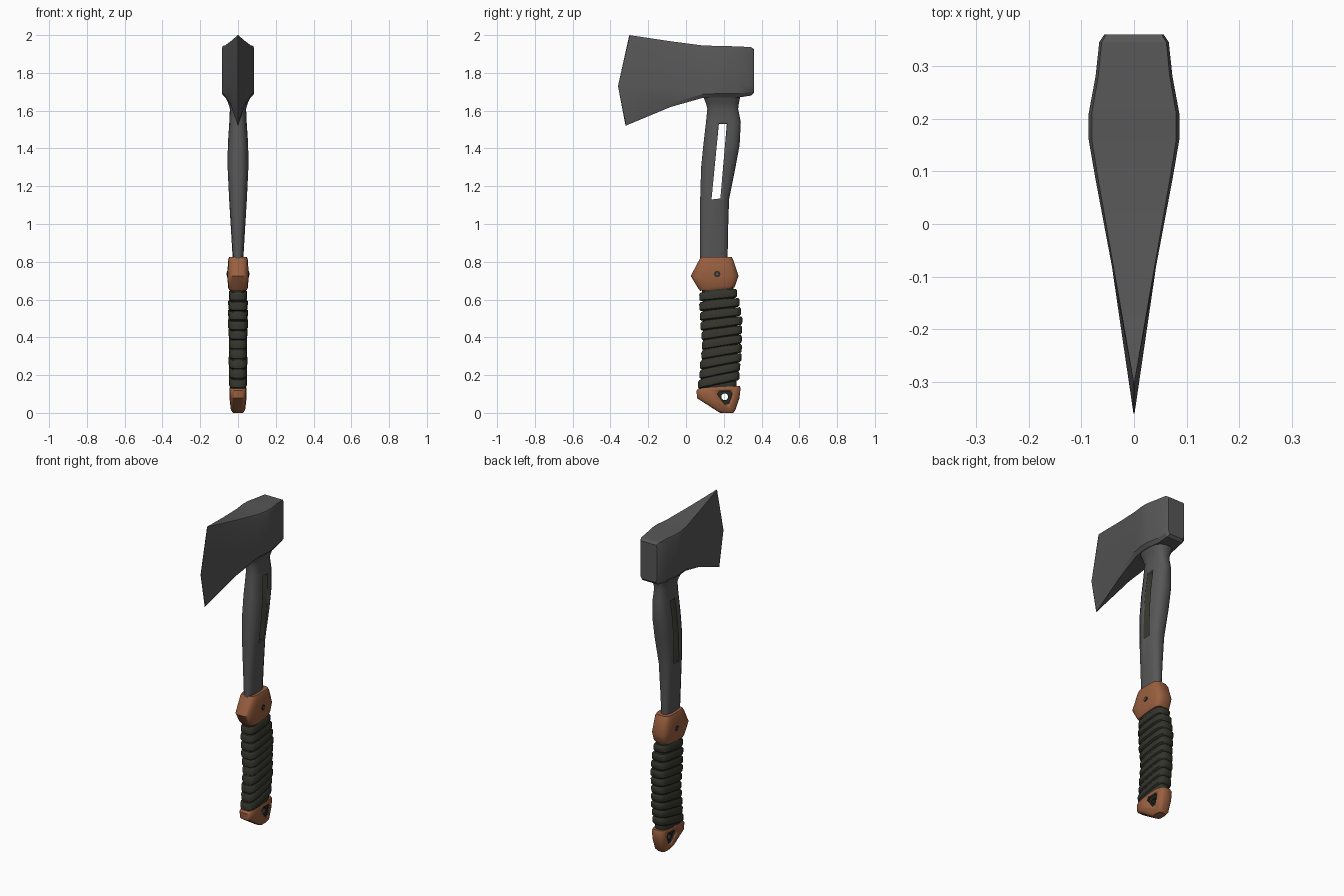
import bpy, bmesh, math, random
from mathutils import Vector

random.seed(4)
if "Cube" in bpy.data.objects:
    bpy.data.objects.remove(bpy.data.objects["Cube"])


def material(name, rgb):
    m = bpy.data.materials.new(name)
    m.use_nodes = True
    m.diffuse_color = (*rgb, 1)
    bsdf = next(n for n in m.node_tree.nodes if n.type == "BSDF_PRINCIPLED")
    bsdf.inputs["Base Color"].default_value = (*rgb, 1)
    bsdf.inputs["Roughness"].default_value = 0.7
    return m


STEEL = material("dark steel", (0.095, 0.095, 0.095))
LEATHER = material("brown leather", (0.32, 0.115, 0.05))
WRAP = material("olive wrap", (0.034, 0.034, 0.025))
DARK = material("dark lining", (0.02, 0.02, 0.016))


def activate(ob):
    bpy.ops.object.select_all(action="DESELECT")
    ob.select_set(True)
    bpy.context.view_layer.objects.active = ob


def skin(name, rings, mats, angle=35):
    """Join closed rings of points into a capped solid."""
    bm = bmesh.new()
    loops = [[bm.verts.new(p) for p in ring] for ring in rings]
    n = len(loops[0])
    for a, b in zip(loops, loops[1:]):
        for i in range(n):
            j = (i + 1) % n
            bm.faces.new((a[i], a[j], b[j], b[i]))
    bm.faces.new(loops[0][::-1])
    bm.faces.new(loops[-1])
    bmesh.ops.recalc_face_normals(bm, faces=bm.faces)
    me = bpy.data.meshes.new(name)
    bm.to_mesh(me)
    bm.free()
    ob = bpy.data.objects.new(name, me)
    bpy.context.collection.objects.link(ob)
    for m in mats:
        me.materials.append(m)
    activate(ob)
    bpy.ops.object.shade_smooth_by_angle(angle=math.radians(angle))
    return ob


def section(z, y0, y1, w, slope=0.0, power=0.6, n=16):
    """Rounded cross-section of the handle, optionally tilted towards the back."""
    yc, h, pts = (y0 + y1) / 2, (y1 - y0) / 2, []
    for i in range(n):
        a = math.tau * (i + 0.5) / n
        c, s = math.cos(a), math.sin(a)
        x = w * math.copysign(abs(c) ** power, c)
        y = h * math.copysign(abs(s) ** power, s)
        k = 1.0 / abs(math.cos(math.pi / n)) ** power
        pts.append(Vector((x * k, yc + y * k, z + slope * y)))
    return pts


def prism(name, outline, half, mats):
    """Side outline (y, z) extruded across x."""
    return skin(name, [[(x, y, z) for y, z in outline] for x in (-half, half)], mats)


def circle(y, z, r, n):
    return [(y + r * math.cos(math.tau * i / n), z + r * math.sin(math.tau * i / n))
            for i in range(n)]


def cut(ob, outline, lining):
    """Cut a through-hole whose walls take the lining colour."""
    ob.data.materials.append(lining)
    tool = prism("cutter", outline, 0.3, list(ob.data.materials))
    for f in tool.data.polygons:
        f.material_index = len(ob.data.materials) - 1
    mod = ob.modifiers.new("hole", "BOOLEAN")
    mod.operation, mod.solver, mod.object = "DIFFERENCE", "EXACT", tool
    activate(ob)
    # place the hole before any shading modifier
    bpy.ops.object.modifier_move_to_index(modifier="hole", index=0)
    bpy.ops.object.modifier_apply(modifier="hole")
    bpy.data.objects.remove(tool)


# Axe head: sections along y, from the cutting edge to the poll
def head_ring(y, top, bottom, w, lean=(0, 0, 0)):
    mid = 1.73
    half = [(w * 0.93, top, lean[0]), (w, top - 0.014, lean[0]), (w, mid, lean[1]),
            (w, bottom + 0.02, lean[2]), (w * 0.8, bottom, lean[2])]
    right = [(x, y + d, z) for x, z, d in half]
    return right + [(-x, yy, z) for x, yy, z in reversed(right)]


head = [head_ring(-0.30, 2.0, 1.52, 0.001, (0, -0.06, -0.02))]
for station in [(-0.08, 1.967, 1.62, 0.042), (0.09, 1.945, 1.668, 0.074),
                (0.16, 1.943, 1.67, 0.086), (0.21, 1.942, 1.67, 0.086),
                (0.28, 1.94, 1.67, 0.073), (0.345, 1.936, 1.68, 0.066),
                (0.36, 1.925, 1.695, 0.056)]:
    head.append(head_ring(*station))
skin("axe_head", head, [STEEL], 30)

# Shaft with a flared neck and a slot
shaft = skin("shaft", [section(*r, power=0.75) for r in [
    (0.78, 0.075, 0.22, 0.026), (0.95, 0.075, 0.222, 0.036), (1.13, 0.075, 0.228, 0.047),
    (1.30, 0.08, 0.262, 0.055), (1.42, 0.092, 0.284, 0.054), (1.54, 0.106, 0.29, 0.046),
    (1.61, 0.113, 0.276, 0.043), (1.64, 0.105, 0.28, 0.052), (1.69, 0.085, 0.29, 0.075)]],
    [STEEL], 40)
cut(shaft, [(0.135, 1.13), (0.182, 1.135), (0.216, 1.53), (0.174, 1.53)], WRAP)

# Upper collar with rivets
skin("collar", [section(*r, power=0.5) for r in [
    (0.655, 0.075, 0.255, 0.046, 0.1), (0.668, 0.065, 0.262, 0.053, 0.1),
    (0.725, 0.025, 0.278, 0.056), (0.81, 0.07, 0.25, 0.053),
    (0.826, 0.08, 0.242, 0.046)]], [LEATHER], 40)
prism("rivet_washer", circle(0.165, 0.735, 0.017, 8), 0.057, [DARK])
prism("rivet_pin", circle(0.165, 0.735, 0.009, 6), 0.060, [STEEL])

# Grip core and tilted wrap bands
skin("grip_core", [section(*r) for r in [
    (0.12, 0.075, 0.265, 0.04), (0.38, 0.09, 0.28, 0.042), (0.67, 0.085, 0.25, 0.042)]],
    [WRAP])
bands = 10
for i in range(bands):
    t = i / (bands - 1)
    z = 0.175 + 0.45 * t
    bulge = math.sin(math.pi * t)
    grow = random.uniform(-0.004, 0.005)
    y0 = 0.062 + 0.016 * bulge + 0.006 * t - grow
    y1 = 0.285 + 0.02 * bulge - 0.012 * t + grow
    w = 0.050 + grow * 0.7
    slope = 0.22 - 0.12 * t
    rings = []
    for dz, inset in [(-0.025, 0.009), (-0.018, 0.001), (0.012, 0), (0.022, 0.007)]:
        rings.append(section(z + dz, y0 + inset, y1 - inset, w - inset, slope, 0.55))
    skin("wrap_band_%d" % (i + 1), rings, [WRAP], 45)

# Pommel with a lined lanyard hole
pommel = skin("pommel", [section(*r, power=0.5) for r in [
    (0.0, 0.18, 0.25, 0.026), (0.016, 0.155, 0.262, 0.038), (0.078, 0.058, 0.283, 0.045),
    (0.125, 0.056, 0.289, 0.046, 0.06), (0.136, 0.066, 0.284, 0.042, 0.06)]],
    [LEATHER], 40)
recess = [(0.165, 0.10), (0.18, 0.117), (0.235, 0.117), (0.245, 0.10),
          (0.228, 0.05), (0.205, 0.045)]
cut(pommel, recess, DARK)
liner = prism("lanyard_liner", recess, 0.032, [DARK])
cut(liner, circle(0.205, 0.085, 0.018, 12), DARK)
